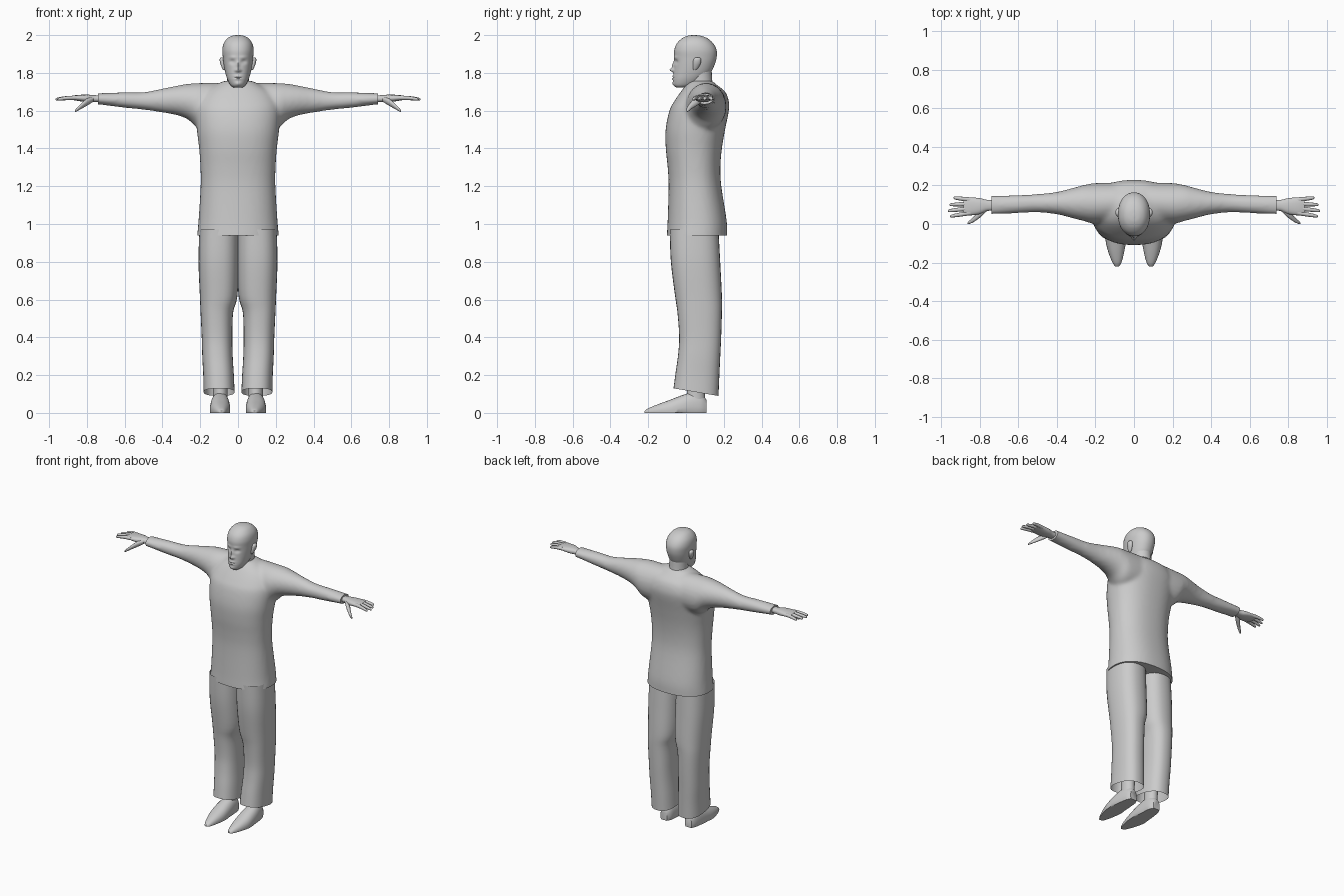
import bpy, bmesh, math

grey = bpy.data.materials.new("plain grey")
grey.diffuse_color = (0.6, 0.6, 0.6, 1)


def spline(p, q, r, s, t):
    """Catmull-Rom blend of four section tuples."""
    return [0.5 * (2 * b + (c - a) * t + (2 * a - 5 * b + 4 * c - d) * t * t
                   + (3 * b - a - 3 * c + d) * t ** 3) for a, b, c, d in zip(p, q, r, s)]


def loft(bm, axis, sections, sides=24, steps=4, power=2.0, side=1, caps=True):
    """Skin rounded sections (position, low a, high a, low b, high b) along an axis."""
    rows = []
    n = len(sections)
    for i in range(n - 1):
        four = [sections[min(max(i + k, 0), n - 1)] for k in (-1, 0, 1, 2)]
        rows += [spline(*four, j / steps) for j in range(steps)]
    rows.append(sections[-1])
    rings = []
    for t, a0, a1, b0, b1 in rows:
        ring = []
        for k in range(sides):
            u = 2 * math.pi * k / sides
            c, s = math.cos(u), math.sin(u)
            a = (a0 + a1) / 2 + (a1 - a0) / 2 * math.copysign(abs(c) ** (2 / power), c)
            b = (b0 + b1) / 2 + (b1 - b0) / 2 * math.copysign(abs(s) ** (2 / power), s)
            x, y, z = {"x": (t, a, b), "y": (a, t, b), "z": (a, b, t)}[axis]
            ring.append(bm.verts.new((x * side, y, z)))
        rings.append(ring)
    for lo, hi in zip(rings, rings[1:]):
        for k in range(sides):
            m = (k + 1) % sides
            bm.faces.new((lo[k], lo[m], hi[m], hi[k]))
    if caps:
        bm.faces.new(rings[0])
        bm.faces.new(rings[-1])


def smooth(mesh, angle=50):
    mesh.polygons.foreach_set("use_smooth", [True] * len(mesh.polygons))
    mesh.set_sharp_from_angle(angle=math.radians(angle))


def finish(bm, name):
    bmesh.ops.recalc_face_normals(bm, faces=bm.faces[:])
    mesh = bpy.data.meshes.new(name)
    bm.to_mesh(mesh)
    bm.free()
    mesh.materials.append(grey)
    smooth(mesh)
    ob = bpy.data.objects.new(name, mesh)
    bpy.context.collection.objects.link(ob)
    return ob


# Shirt: body and both sleeves, fused and softened, then trimmed at hem and cuffs
bm = bmesh.new()
loft(bm, "z", [(0.88, -.218, .218, -.102, .218), (0.94, -.216, .216, -.101, .218),
               (1.02, -.209, .209, -.097, .215), (1.20, -.198, .198, -.092, .187),
               (1.30, -.199, .199, -.097, .182), (1.40, -.206, .206, -.107, .190),
               (1.50, -.218, .218, -.108, .207), (1.60, -.225, .225, -.088, .227),
               (1.65, -.215, .215, -.062, .227), (1.70, -.180, .180, -.028, .208),
               (1.735, -.120, .120, .0, .165), (1.758, -.075, .075, .025, .14)],
     sides=48, power=2.3)
for s in (-1, 1):
    loft(bm, "x", [(.08, .01, .215, 1.50, 1.748), (.20, .0, .213, 1.50, 1.747),
                   (.26, .015, .203, 1.55, 1.743), (.32, .03, .187, 1.575, 1.733),
                   (.40, .05, .167, 1.59, 1.717), (.50, .06, .156, 1.605, 1.698),
                   (.60, .056, .151, 1.615, 1.697), (.74, .05, .147, 1.633, 1.693),
                   (.79, .05, .147, 1.633, 1.693)], side=s)
shirt = finish(bm, "shirt")
mod = shirt.modifiers.new("fuse", "REMESH")
mod.mode, mod.voxel_size = "VOXEL", 0.011
mod = shirt.modifiers.new("soften", "SMOOTH")
mod.factor, mod.iterations = 0.5, 8
fused = bpy.data.meshes.new_from_object(
    shirt.evaluated_get(bpy.context.evaluated_depsgraph_get()))
shirt.modifiers.clear()
bm = bmesh.new()
bm.from_mesh(fused)
for point, normal in (((0, 0, .94), (0, 0, -1)), ((.74, 0, 0), (1, 0, 0)), ((-.74, 0, 0), (-1, 0, 0))):
    cut = bmesh.ops.bisect_plane(bm, geom=bm.verts[:] + bm.edges[:] + bm.faces[:],
                                 plane_co=point, plane_no=normal, clear_outer=True)
    rim = [e for e in cut["geom_cut"] if isinstance(e, bmesh.types.BMEdge)]
    bmesh.ops.holes_fill(bm, edges=rim)
bm.to_mesh(shirt.data)
bm.free()
smooth(shirt.data)

# Trousers, with cuffs sloping down to the heel
bm = bmesh.new()
for s in (-1, 1):
    loft(bm, "z", [(.11, .018, .182, -.066, .172), (.20, .022, .184, -.055, .176),
                   (.30, .028, .189, -.042, .181), (.40, .030, .192, -.036, .186),
                   (.53, .026, .198, -.045, .190), (.62, .003, .202, -.058, .190),
                   (.80, -.003, .209, -.080, .181), (.97, -.003, .205, -.086, .172)],
         sides=32, power=2.4, side=s, caps=False)
for v in bm.verts:
    v.co.z -= .17 * (v.co.y - .053) * max(0, 1 - (v.co.z - .11) / .3)
finish(bm, "trousers")

# Pointed flat-soled shoes and the ankles above them
bm = bmesh.new()
for s in (-1, 1):
    loft(bm, "y", [(-.22, .078, .098, -.01, .010), (-.20, .065, .112, -.02, .024),
                   (-.15, .052, .132, -.03, .045), (-.09, .042, .147, -.04, .067),
                   (-.03, .042, .148, -.04, .090), (.03, .046, .142, -.04, .108),
                   (.08, .052, .132, -.04, .100), (.108, .068, .118, -.02, .070)],
         side=s, power=2.3)
    loft(bm, "z", [(.05, .055, .132, .0, .104), (.12, .055, .132, .005, .100),
                   (.28, .050, .140, .005, .110)], side=s)
for v in bm.verts:
    v.co.z = max(v.co.z, 0)
finish(bm, "shoes")

# Hands: palm, four fingers, and a thumb pointing forward and down
bm = bmesh.new()
fingers = [(.058, .040, .955), (.082, .068, .967), (.105, .100, .958), (.126, .136, .937)]
for s in (-1, 1):
    loft(bm, "x", [(.70, .070, .125, 1.645, 1.680), (.76, .068, .125, 1.645, 1.682),
                   (.80, .052, .134, 1.645, 1.685), (.85, .045, .138, 1.652, 1.683),
                   (.885, .050, .135, 1.658, 1.678)], sides=20, side=s, power=2.4)
    for y0, y1, tip in fingers:
        path = []
        for f, r in ((0, .012), (.45, .011), (.9, .008), (1, .003)):
            x, y, z = .85 + (tip - .85) * f, y0 + (y1 - y0) * f, 1.668 + .012 * f * (1 - f) - .008 * f
            path.append((x, y - r, y + r, z - r, z + r))
        loft(bm, "x", path, sides=10, side=s)
    thumb = [(.765, .08, 1.662, .014), (.80, .052, 1.645, .019), (.835, .022, 1.620, .013),
             (.857, .008, 1.602, .008), (.864, .004, 1.597, .003)]
    loft(bm, "x", [(x, y - r, y + r, z - r, z + r) for x, y, z, r in thumb], sides=12, side=s)
finish(bm, "hands")

# Neck
bm = bmesh.new()
loft(bm, "z", [(1.64, -.085, .085, .0, .165), (1.70, -.066, .066, .005, .152),
               (1.75, -.058, .058, .012, .140), (1.83, -.058, .058, .015, .135)])
finish(bm, "neck")

# Head, with facial features pressed in and out by soft bumps
bm = bmesh.new()
loft(bm, "z", [(1.722, -.022, .022, -.050, .010), (1.735, -.040, .040, -.064, .050),
               (1.765, -.056, .056, -.069, .095), (1.80, -.067, .067, -.066, .130),
               (1.84, -.075, .075, -.063, .150), (1.88, -.080, .080, -.062, .162),
               (1.92, -.083, .083, -.062, .162), (1.955, -.076, .076, -.049, .145),
               (1.982, -.057, .057, -.022, .115), (1.996, -.032, .032, .008, .080),
               (2.0, -.006, .006, .035, .050)], sides=72, steps=7, power=2.15)
# x, z, width, height, push along y
bumps = [(0, 1.815, .010, .010, -.021), (0, 1.840, .007, .018, -.011),
         (.013, 1.812, .006, .006, -.007), (.030, 1.858, .014, .010, .011),
         (.030, 1.856, .009, .005, -.004), (.028, 1.882, .020, .007, -.004),
         (0, 1.782, .017, .004, -.007), (0, 1.768, .015, .004, -.006),
         (0, 1.775, .022, .0025, .004), (0, 1.742, .016, .010, -.006)]
for v in bm.verts:
    if v.co.y < .03:
        x, z = abs(v.co.x), v.co.z
        v.co.y += sum(p * math.exp(-((x - bx) / w) ** 2 - ((z - bz) / h) ** 2)
                      for bx, bz, w, h, p in bumps)
finish(bm, "head")

# Ears
bm = bmesh.new()
for s in (-1, 1):
    loft(bm, "z", [(1.815, .068, .078, .040, .052), (1.825, .066, .084, .036, .064),
                   (1.850, .068, .094, .036, .078), (1.872, .070, .097, .040, .080),
                   (1.882, .074, .090, .050, .072)], sides=14, side=s)
finish(bm, "ears")
